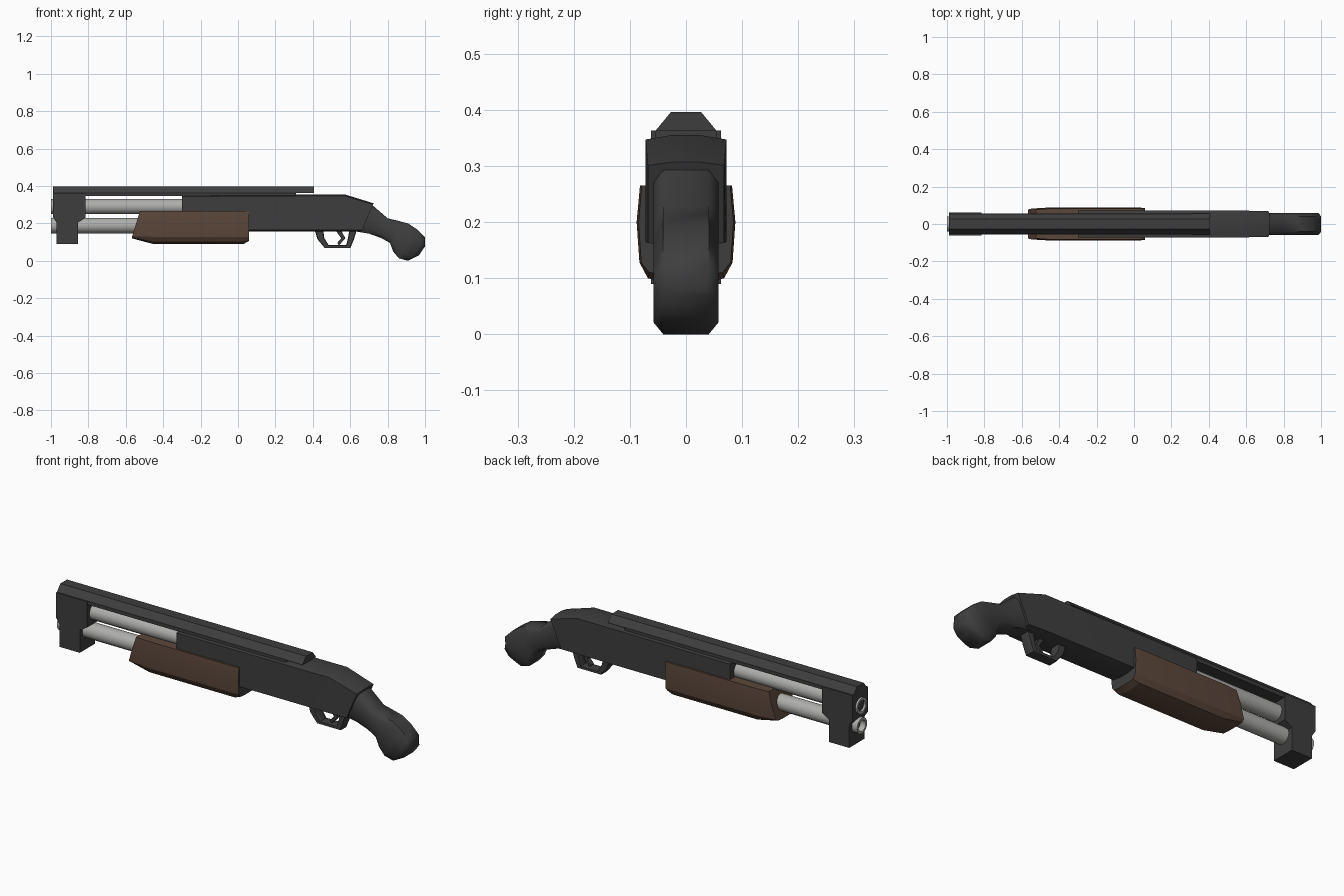
import bpy, bmesh, math

if "Cube" in bpy.data.objects:
    bpy.data.objects.remove(bpy.data.objects["Cube"])


def material(name, rgb):
    m = bpy.data.materials.new(name)
    m.diffuse_color = (*rgb, 1)
    m.use_nodes = True
    m.node_tree.nodes["Principled BSDF"].inputs["Base Color"].default_value = m.diffuse_color
    return m


DARK = material("dark_metal", (0.048, 0.048, 0.048))
STEEL = material("light_steel", (0.42, 0.42, 0.41))
BROWN = material("brown_grip", (0.105, 0.062, 0.042))


def loft(name, rings, mats, rule=None, angle=40):
    """Skin a list of closed rings, cap both ends; rule(normal, centre) picks the colour slot."""
    bm = bmesh.new()
    vs = [[bm.verts.new(p) for p in r] for r in rings]
    n = len(vs[0])
    for a, b in zip(vs, vs[1:]):
        for i in range(n):
            bm.faces.new((a[i], a[(i + 1) % n], b[(i + 1) % n], b[i]))
    bm.faces.new(vs[0])
    bm.faces.new(vs[-1])
    bmesh.ops.recalc_face_normals(bm, faces=bm.faces)
    for f in bm.faces:
        f.smooth = True
        if rule:
            f.material_index = int(rule(f.normal, f.calc_center_median()))
    me = bpy.data.meshes.new(name)
    bm.to_mesh(me)
    bm.free()
    for m in mats:
        me.materials.append(m)
    me.set_sharp_from_angle(angle=math.radians(angle))
    ob = bpy.data.objects.new(name, me)
    bpy.context.collection.objects.link(ob)
    return ob


def section(top, bottom, hw, cy, ct):
    """Chamfered rectangle spanning two (x, z) points, half-width hw."""
    shape = [(1, ct), (1, 1 - ct), (cy, 1), (-cy, 1), (-1, 1 - ct), (-1, ct), (-cy, 0), (cy, 0)]
    return [(bottom[0] + (top[0] - bottom[0]) * t, y * hw,
             bottom[1] + (top[1] - bottom[1]) * t) for y, t in shape]


def body(name, pairs, cy, ct, mat, angle=40):
    return loft(name, [section(t, b, h, cy, ct) for t, b, h in pairs], [mat], angle=angle)


def prism_x(name, profile, x0, x1, mat):
    return loft(name, [[(x, y, z) for y, z in profile] for x in (x0, x1)], [mat], angle=20)


def tube(name, z, r, x1):
    """Steel tube with a recessed dark bore at the front end."""
    def ring(x, rad):
        return [(x, rad * math.cos(k * math.tau / 16), z + rad * math.sin(k * math.tau / 16))
                for k in range(16)]
    loft(name, [ring(-0.97, r * .7), ring(-1, r * .7), ring(-1, r), ring(x1, r)], [STEEL, DARK],
         lambda n, c: n.x < -.9 and c.x > -.98)


# barrel and magazine tube
tube("barrel", 0.29, 0.041, -0.2)
tube("magazine_tube", 0.188, 0.041, -0.2)

# receiver
body("receiver", [((-0.3, .352), (-0.3, .157), .072), ((0.57, .355), (0.57, .157), .072),
                  ((0.725, .307), (0.66, .157), .068)], .35, .04, DARK)

# bird-head grip with swollen end
body("rear_grip", [((0.70, .30), (0.64, .155), .058), ((0.727, .29), (0.70, .145), .058),
                   ((0.80, .227), (0.765, .122), .058), ((0.85, .215), (0.813, .095), .058),
                   ((0.909, .20), (0.829, .05), .058), ((0.957, .168), (0.86, .013), .058),
                   ((1.0, .125), (0.909, 0), .058), ((1.0, .077), (0.968, .03), .05)],
     .7, .17, DARK, 50)

# top rail and its base strip
prism_x("top_rail", [(-.055, .362), (.055, .362), (.027, .396), (-.027, .396)], -.99, .405, DARK)
prism_x("rail_base", [(-.055, .345), (.055, .345), (.055, .363), (-.055, .363)], -.98, .31, DARK)

# front clamp, narrowing at the bottom
clamp = [(-.99, .363), (-.99, .235), (-.97, .205), (-.97, .09),
         (-.855, .09), (-.855, .205), (-.815, .23), (-.815, .363)]
loft("front_clamp", [[(x, y, z) for x, z in clamp] for y in (-.062, .062)], [DARK], angle=20)

# pump forend: tapered front, dark rear face
half = [(.082, .265), (.088, .2), (.083, .128), (.068, .1), (.03, .09)]
outline = half + [(-y, z) for y, z in reversed(half)]


def forend_ring(x, ys, floor, shear):
    return [(x + shear * (max(z, floor) - .13), y * ys, max(z, floor + (z - .09) * .3))
            for y, z in outline]


loft("pump_forend", [forend_ring(-.565, .94, .12, .3), forend_ring(-.455, 1, .09, 0),
                     forend_ring(.03, 1, .09, 0), forend_ring(.06, .96, .107, 0)],
     [BROWN, DARK], lambda n, c: n.x > .8, 22)

# trigger guard and trigger
body("trigger_guard", [((.41, .165), (.455, .165), .026), ((.425, .115), (.462, .12), .026),
                       ((.465, .067), (.485, .083), .026), ((.60, .067), (.578, .083), .026),
                       ((.62, .115), (.588, .12), .026), ((.635, .165), (.595, .165), .026)],
     .8, .1, DARK, 30)
body("trigger", [((.52, .165), (.55, .165), .012), ((.552, .12), (.574, .12), .012),
                 ((.53, .095), (.54, .083), .012)], .8, .1, DARK)
